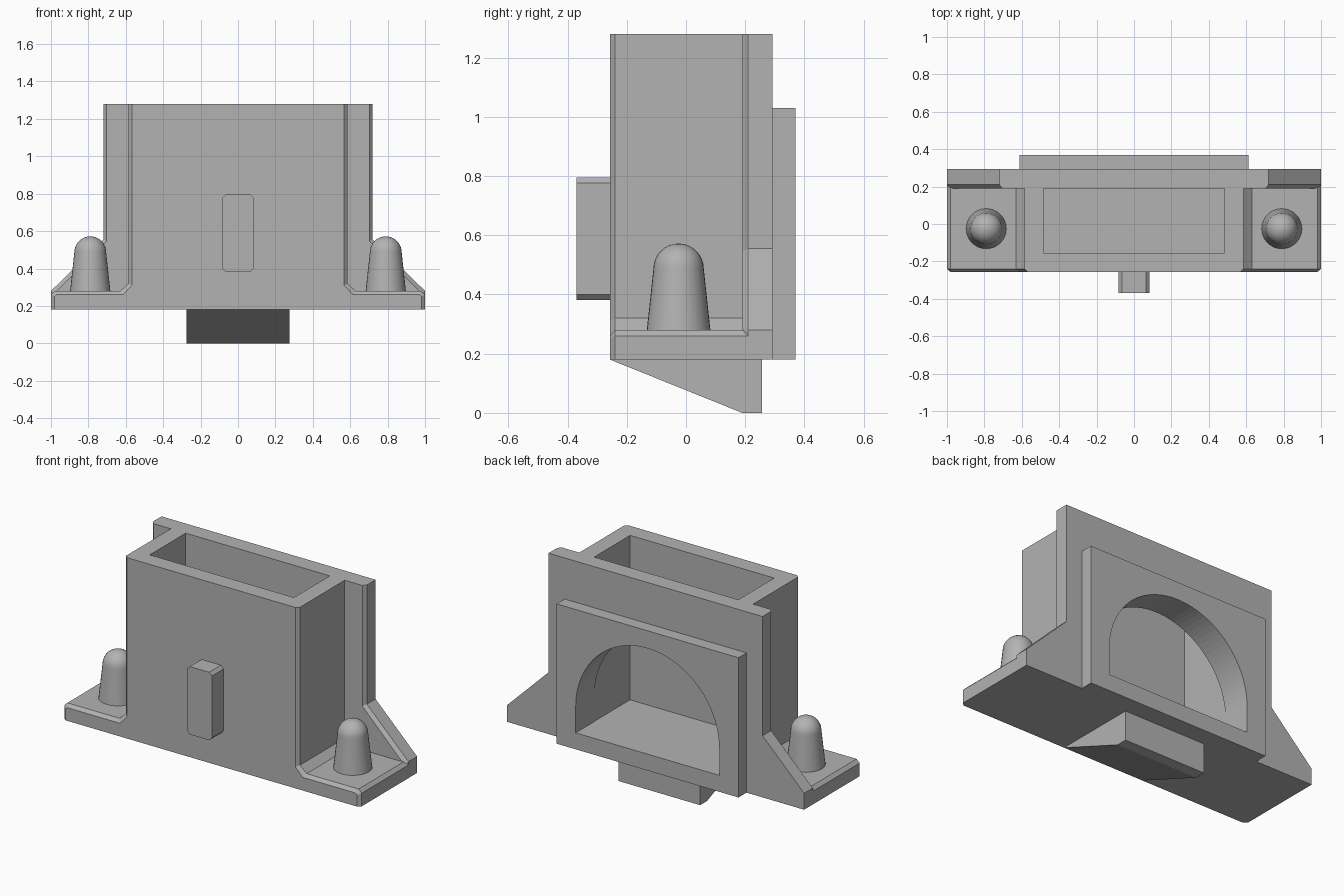
import bpy, bmesh, math

cube = bpy.data.objects.get("Cube")
if cube:
    bpy.data.objects.remove(cube, do_unlink=True)

grey = bpy.data.materials.new("mid_grey")
grey.use_nodes = True
GREY = (0.45, 0.45, 0.45, 1)
grey.diffuse_color = GREY
grey.node_tree.nodes["Principled BSDF"].inputs["Base Color"].default_value = GREY


def loft(name, rings):
    """Solid skinned through matching rings of points, capped at both ends."""
    bm = bmesh.new()
    loops = [[bm.verts.new(p) for p in ring] for ring in rings]
    n = len(loops[0])
    for a, b in zip(loops, loops[1:]):
        for i in range(n):
            j = (i + 1) % n
            bm.faces.new((a[i], a[j], b[j], b[i]))
    bm.faces.new(loops[0])
    bm.faces.new(loops[-1])
    bmesh.ops.recalc_face_normals(bm, faces=bm.faces)
    mesh = bpy.data.meshes.new(name)
    bm.to_mesh(mesh)
    bm.free()
    obj = bpy.data.objects.new(name, mesh)
    bpy.context.collection.objects.link(obj)
    mesh.materials.append(grey)
    return obj


def mirrored(half):
    """Close a right-hand outline by reflecting it across x = 0."""
    return half + [(-x, z) for x, z in reversed(half)]


def at_y(outline, y):
    return [(x, y, z) for x, z in outline]


def box(name, x, y0, y1, z0, z1):
    outline = mirrored([(x, z0), (x, z1)])
    return loft(name, [at_y(outline, y0), at_y(outline, y1)])


def cut(obj, *cutters):
    for cutter in cutters:
        mod = obj.modifiers.new("opening", 'BOOLEAN')
        mod.operation = 'DIFFERENCE'
        mod.solver = 'EXACT'
        mod.object = cutter


def smooth(obj, angle):
    bpy.ops.object.select_all(action='DESELECT')
    obj.select_set(True)
    bpy.context.view_layer.objects.active = obj
    bpy.ops.object.shade_smooth_by_angle(angle=math.radians(angle))


# Housing and foot plate in one section, with a chamfered front edge
full = mirrored([(1, .18), (1, .26), (.98, .28), (.63, .28), (.585, .32), (.585, 1.28)])
inset = mirrored([(.98, .18), (.98, .25), (.97, .26), (.615, .26), (.567, .31), (.567, 1.28)])
housing = loft("housing", [at_y(inset, -.257), at_y(full, -.24), at_y(full, .21)])

# Rear flange with sloping gussets
full = mirrored([(1, .18), (1, .28), (.72, .555), (.72, 1.28)])
inset = mirrored([(.98, .18), (.98, .27), (.703, .547), (.703, 1.28)])
flange = loft("rear_flange", [at_y(inset, .19), at_y(full, .21), at_y(full, .293)])

# Raised plate on the back
plate = box("back_plate", .612, .293, .37, .18, 1.03)

# Openings: pocket from the top, arched doorway from the back
pocket = box("pocket_cutter", .485, -.155, .19, .28, 1.5)
R, SPRING = .483, .44
arc = [(R * math.cos(a), SPRING + R * math.sin(a))
       for a in (math.pi * i / 48 for i in range(49))]
doorway = [(-R, .28), (R, .28)] + arc
arch = loft("arch_cutter", [at_y(doorway, .1), at_y(doorway, .5)])
cut(housing, pocket, arch)
cut(flange, arch)
cut(plate, arch)
for cutter in (pocket, arch):
    cutter.hide_render = True
    cutter.hide_set(True)
    cutter.display_type = 'WIRE'

# Front tab with clipped corners
tab_outline = mirrored([(.065, .382), (.083, .4), (.083, .777), (.065, .795)])
loft("front_tab", [at_y(tab_outline, -.37), at_y(tab_outline, -.25)])

# Wedge under the foot
wedge = [(-.257, .18), (.19, 0), (.257, 0), (.257, .18)]
loft("bottom_wedge", [[(x, y, z) for y, z in wedge] for x in (-.275, .275)])

# Tapered pegs with domed tops
SIDES, STEPS = 32, 8
profile = [(.108, .275), (.085, .487)]
for i in range(1, STEPS):
    a = math.pi / 2 * i / STEPS
    profile.append((.085 * math.cos(a), .487 + .085 * math.sin(a)))
profile.append((.002, .572))
for side, cx in (("left", .79), ("right", -.79)):
    rings = [[(cx + r * math.cos(t), -.025 + r * math.sin(t), z)
              for t in (math.tau * k / SIDES for k in range(SIDES))]
             for r, z in profile]
    smooth(loft(side + "_peg", rings), 40)
